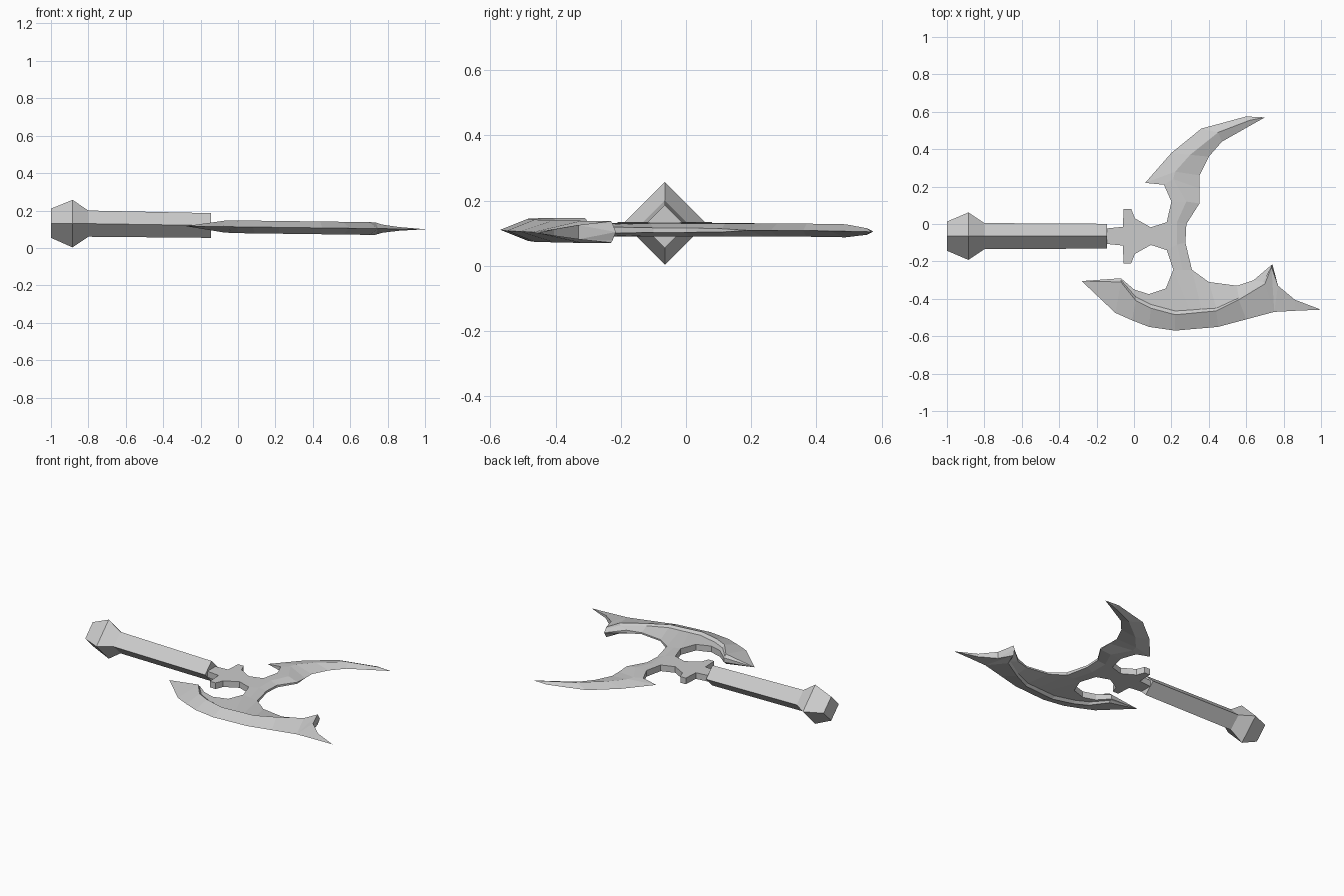
import bpy
import bmesh
from mathutils import Vector

if "Cube" in bpy.data.objects:
    bpy.data.objects.remove(bpy.data.objects["Cube"], do_unlink=True)

steel = bpy.data.materials.new("pale_steel")
steel.use_nodes = True
steel.diffuse_color = (0.6, 0.6, 0.6, 1)
steel.node_tree.nodes["Principled BSDF"].inputs["Base Color"].default_value = steel.diffuse_color


def finish(bm, name):
    bmesh.ops.recalc_face_normals(bm, faces=bm.faces[:])
    mesh = bpy.data.meshes.new(name)
    bm.to_mesh(mesh)
    bm.free()
    mesh.materials.append(steel)
    obj = bpy.data.objects.new(name, mesh)
    bpy.context.collection.objects.link(obj)
    return obj


def add_face(bm, verts):
    unique = list(dict.fromkeys(verts))
    if len(unique) > 2 and bm.faces.get(unique) is None:
        bm.faces.new(unique)


def plate(name, rows):
    """Two-sided plate from rows of (x, y, half thickness) in hundredths.
    Short rows repeat their last point; zero thickness gives a sharp edge."""
    bm = bmesh.new()
    width = max(len(row) for row in rows)
    rows = [row + [row[-1]] * (width - len(row)) for row in rows]
    cache = {}

    def vert(point, side):
        x, y, h = point
        key = (x, y, h * side)
        if key not in cache:
            middle = 11.3 - 0.013 * x
            cache[key] = bm.verts.new(Vector((x, y, middle + h * side)) / 100)
        return cache[key]

    edges = {}
    for a, b in zip(rows, rows[1:]):
        for i in range(width - 1):
            quad = list(dict.fromkeys((a[i], a[i + 1], b[i + 1], b[i])))
            if len(quad) < 3:
                continue
            for side in (1, -1):
                add_face(bm, [vert(p, side) for p in quad])
            for p, q in zip(quad, quad[1:] + quad[:1]):
                key = frozenset((p, q))
                edges[key] = None if key in edges else (p, q)
    # Side walls along the open outline
    for p, q in filter(None, edges.values()):
        add_face(bm, [vert(p, 1), vert(q, 1), vert(q, -1), vert(p, -1)])
    return finish(bm, name)


def diamond_bar(name, rings):
    """Four-sided bar along x from (x, centre height, radius) rings."""
    bm = bmesh.new()
    loops = []
    for x, z, r in rings:
        offsets = ((r, 0), (0, r), (-r, 0), (0, -r))
        loops.append([bm.verts.new((x, dy - 0.065, z + dz)) for dy, dz in offsets])
    for a, b in zip(loops, loops[1:]):
        for i in range(4):
            j = (i + 1) % 4
            bm.faces.new((a[i], a[j], b[j], b[i]))
    bm.faces.new(loops[0])
    bm.faces.new(loops[-1])
    return finish(bm, name)


# Handle
diamond_bar("pommel", [(-1, 0.132, 0.078), (-0.885, 0.13, 0.127), (-0.8, 0.13, 0.07)])
diamond_bar("grip", [(-0.8, 0.13, 0.07), (-0.145, 0.12, 0.066)])

# Neck and small cross guard, symmetric about the handle axis
guard_profile = [(-16, 4), (-6, 5), (-5.5, 14.5), (-1.5, 14.5), (0.5, 9.5), (9, 4.7), (17.5, 7.5)]
plate("guard", [[(x, w - 6.5, 2), (x, -w - 6.5, 2)] for x, w in guard_profile])

# Column joining the two blades
plate("blade_column", [
    [(21, -24.5, 2), (26, -24.5, 1.5), (31, -24.5, 1)],
    [(17.5, -14, 2), (23, -11, 2), (27.5, -10, 0.7)],
    [(17.5, 1, 2), (23, 1, 2), (28, 0, 0.7)],
    [(20, 12, 2), (28, 12, 2), (35, 11, 0.5)],
])

# Rear hooked blade: outer edge, ridge, inner edge
plate("rear_blade", [
    [(20, 12, 2), (28, 12, 2), (35, 11, 0.5)],
    [(16, 21, 1.5), (21, 24, 2), (35, 19, 0)],
    [(6, 22, 0), (22, 28, 2), (35, 26, 0)],
    [(20, 38, 0), (30, 37, 2), (40, 36, 0)],
    [(36, 51, 0), (45, 49, 2), (47, 44, 0)],
    [(60, 57.5, 0), (62, 55.5, 1), (60, 51.4, 0)],
    [(70, 57, 0)],
])

# Front crescent blade: cutting edge, raised ridge, step, inner edge
plate("front_blade", [
    [(-28, -30.5, 0)],
    [(-10, -47.5, 0), (-7, -31, 3.2), (-7, -30, 2), (-7, -29, 1.5)],
    [(-1, -51.5, 0), (1, -41, 3.4), (1, -39, 2), (0, -35, 2)],
    [(8, -55, 0), (9, -45, 3.4), (9, -43, 2), (8, -37.5, 2)],
    [(22, -57, 0), (22, -48.5, 3.4), (22, -46.5, 2), (17, -34.5, 2)],
    [(30, -56.3, 0), (30, -47.8, 3.4), (30, -46, 2), (21, -24.5, 2)],
    [(36, -55.8, 0), (36, -47.2, 3.4), (36, -45.5, 2), (31, -24.5, 1)],
    [(45, -55, 0), (44, -46.5, 3.4), (44, -45, 2), (40, -31, 0.5)],
    [(60, -51, 0), (56, -40.5, 3.4), (56, -39.5, 2.2), (55, -33, 0.5)],
    [(75, -47, 0), (70, -32, 3.4), (69, -31, 2.5), (64, -30, 1)],
    [(75, -47, 0), (73.5, -23, 3.3), (73.5, -22.5, 2.5), (74, -21.5, 0)],
    [(75, -47, 0), (77, -33, 2.2)],
    [(86, -46.4, 0), (86, -40.5, 1)],
    [(100, -45.8, 0)],
])
